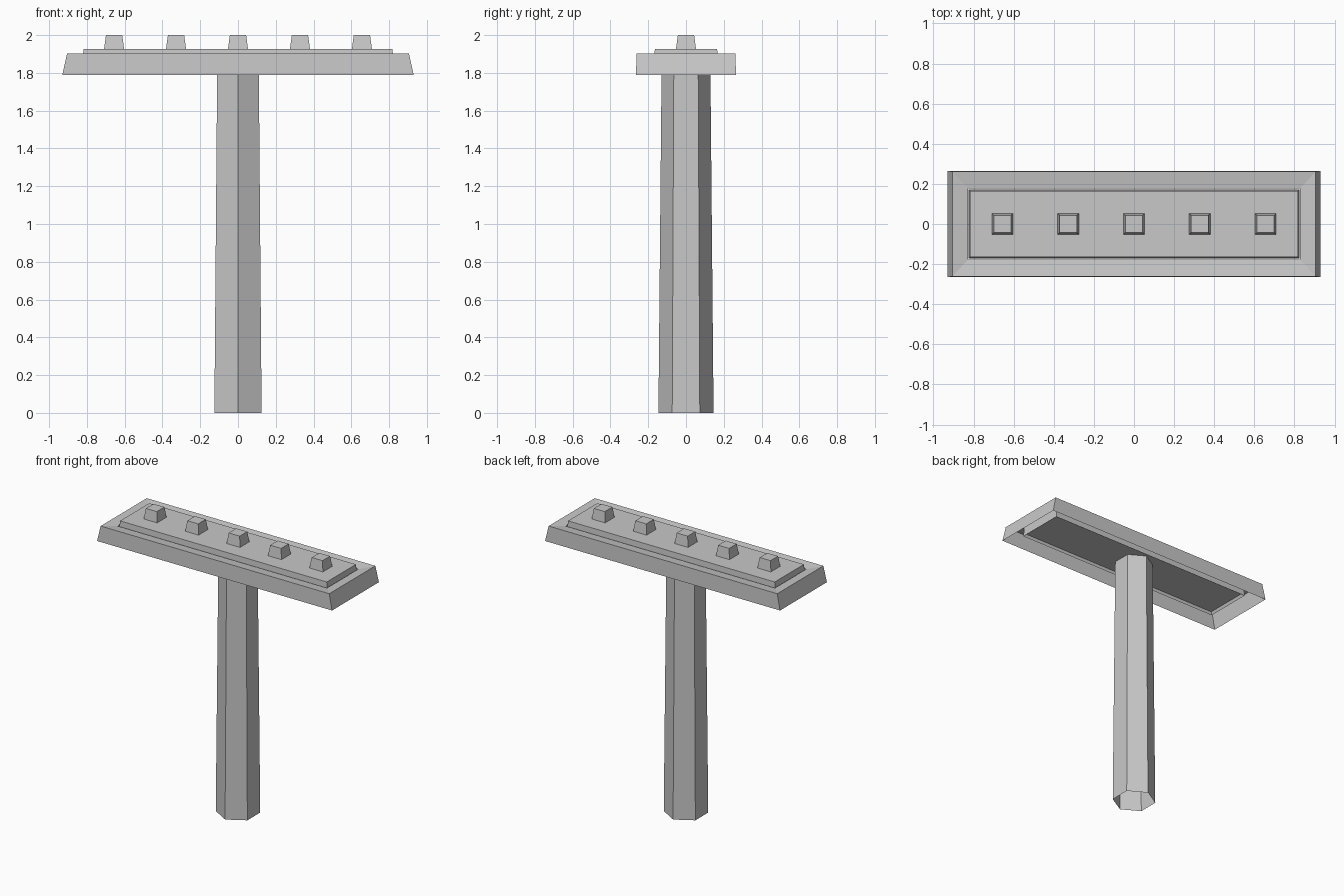
import bpy, bmesh, math

cube = bpy.data.objects.get("Cube")
if cube:
    bpy.data.objects.remove(cube, do_unlink=True)

# Single plain grey
grey = bpy.data.materials.new("plain grey")
grey.use_nodes = True
colour = (0.58, 0.58, 0.58, 1)
grey.diffuse_color = colour
grey.node_tree.nodes["Principled BSDF"].inputs["Base Color"].default_value = colour


def loft(name, rings, x=0, close_top=True):
    """Skin counter-clockwise rings of (outline, z), open at the bottom."""
    bm = bmesh.new()
    loops = [[bm.verts.new((px, py, z)) for px, py in outline] for outline, z in rings]
    for low, high in zip(loops, loops[1:]):
        n = len(low)
        for i in range(n):
            j = (i + 1) % n
            bm.faces.new((low[i], low[j], high[j], high[i]))
    if close_top:
        bm.faces.new(loops[-1])
    mesh = bpy.data.meshes.new(name)
    bm.to_mesh(mesh)
    bm.free()
    mesh.materials.append(grey)
    obj = bpy.data.objects.new(name, mesh)
    obj.location.x = x
    bpy.context.collection.objects.link(obj)


def rect(hx, hy):
    return [(-hx, -hy), (hx, -hy), (hx, hy), (-hx, hy)]


def hexagon(hx, hy):
    # Corners point to the front and back
    return [(hx * math.cos(a) / math.cos(math.pi / 6), hy * math.sin(a))
            for a in (math.radians(30 + 60 * i) for i in range(6))]


# Tapered hollow post, open at its foot
loft("post", [(hexagon(0.125, 0.146), 0), (hexagon(0.11, 0.129), 1.842)], close_top=False)

# Hollow flared cap whose top dips slightly towards a rectangular opening
loft("cap", [(rect(0.93, 0.265), 1.79), (rect(0.905, 0.261), 1.902),
             (rect(0.828, 0.177), 1.89)], close_top=False)

# Raised panel sitting in the opening, with a shallow recess underneath
loft("panel", [(rect(0.825, 0.172), 1.822), (rect(0.818, 0.165), 1.926)])
loft("panel_underside", [(rect(0.825, 0.172), 1.822), (rect(0.815, 0.165), 1.842)])

# Row of five tapered studs
for i in range(-2, 3):
    loft(f"stud_{i + 3}", [(rect(0.054, 0.054), 1.92), (rect(0.043, 0.043), 2.0)], x=0.328 * i)
